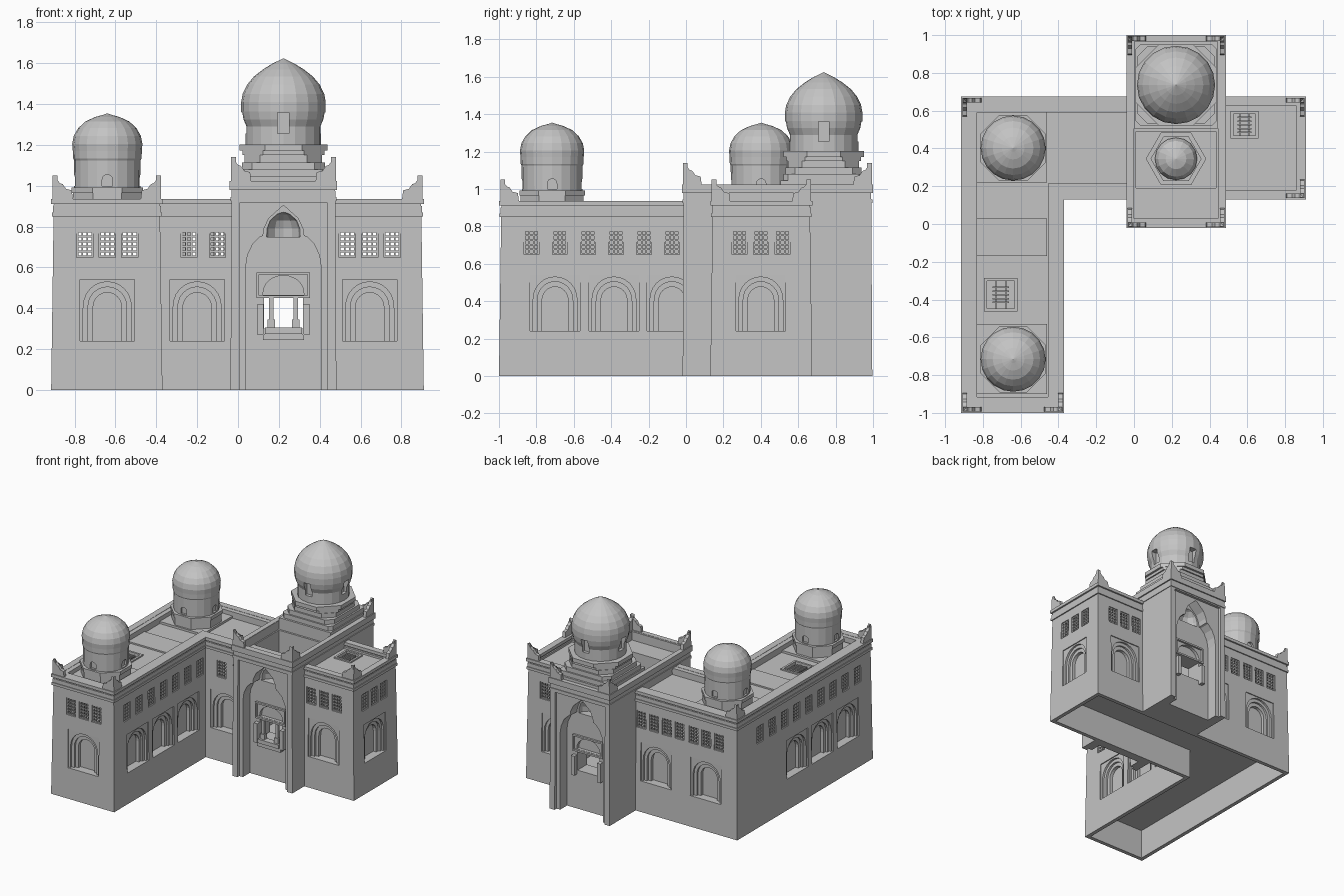
import bpy, bmesh, math
from mathutils import Matrix, Vector

cube = bpy.data.objects.get("Cube")
if cube:
    bpy.data.objects.remove(cube)

stone = bpy.data.materials.new("grey_stone")
stone.use_nodes = True
GREY = (0.55, 0.55, 0.55, 1)
stone.diffuse_color = GREY
stone.node_tree.nodes["Principled BSDF"].inputs["Base Color"].default_value = GREY


# ---- helpers ----
def finish(bm, name):
    bmesh.ops.recalc_face_normals(bm, faces=bm.faces)
    mesh = bpy.data.meshes.new(name)
    bm.to_mesh(mesh)
    bm.free()
    mesh.materials.append(stone)
    ob = bpy.data.objects.new(name, mesh)
    bpy.context.scene.collection.objects.link(ob)
    return ob


def loft(bm, a, b, M=Matrix()):
    va = [bm.verts.new(M @ Vector(p)) for p in a]
    vb = [bm.verts.new(M @ Vector(p)) for p in b]
    n = len(a)
    bm.faces.new(va)
    bm.faces.new(vb)
    for i in range(n):
        j = (i + 1) % n
        bm.faces.new((va[i], va[j], vb[j], vb[i]))


def slab(bm, poly, z0, z1, top=None):
    loft(bm, [(x, y, z0) for x, y in poly], [(x, y, z1) for x, y in (top or poly)])


def plate(bm, prof, y0, y1, M=Matrix()):
    loft(bm, [(u, y0, z) for u, z in prof], [(u, y1, z) for u, z in prof], M)


def rect(x0, x1, y0, y1):
    return [(x0, y0), (x1, y0), (x1, y1), (x0, y1)]


def inset(poly, d):
    # square-cornered outline moved inward by d
    out = []
    for i, p in enumerate(poly):
        p = Vector(p)
        e = (p - Vector(poly[i - 1])).normalized()
        f = (Vector(poly[(i + 1) % len(poly)]) - p).normalized()
        out.append(tuple(p + d * Vector((-e.y - f.y, e.x + f.x))))
    return out


def band(bm, poly, d0, d1, z0, z1):
    loops = [[bm.verts.new((x, y, z)) for x, y in inset(poly, d)]
             for d, z in ((d0, z0), (d0, z1), (d1, z1), (d1, z0))]
    for a, b in zip(loops, loops[1:] + loops[:1]):
        for i in range(len(a)):
            j = (i + 1) % len(a)
            bm.faces.new((a[i], a[j], b[j], b[i]))


def cut(ob, layers):
    for bm in layers:
        cutter = finish(bm, "cutter")
        cutter.hide_render = True
        mod = ob.modifiers.new("cut", 'BOOLEAN')
        mod.operation, mod.solver, mod.object = 'DIFFERENCE', 'EXACT', cutter
        dg = bpy.context.evaluated_depsgraph_get()
        mesh = bpy.data.meshes.new_from_object(ob.evaluated_get(dg))
        ob.modifiers.clear()
        ob.data = mesh
        bpy.data.objects.remove(cutter)


def layer(poly, z0, z1):
    bm = bmesh.new()
    slab(bm, poly, z0, z1)
    return bm


def arch(hw, z0, spring, rise, n=6):
    side = [(hw * math.cos(t), spring + rise * math.sin(t) ** 0.9)
            for t in (math.pi / 2 * i / n for i in range(n + 1))]
    return [(-hw, z0), (hw, z0)] + side + [(-u, z) for u, z in side[-2::-1]]


def wall(x, y, turn):
    return Matrix.Translation((x, y, 0)) @ Matrix.Rotation(turn * math.pi / 2, 4, 'Z')


def ngon(c, r, n):
    return [(c[0] + r * math.cos(math.tau * i / n),
             c[1] + r * math.sin(math.tau * i / n)) for i in range(n)]


def chamfered(c, h, k):
    # square of half width h with corners cut by k
    q = h - k
    return [(c[0] + x, c[1] + y) for x, y in
            ((h, -q), (h, q), (q, h), (-q, h), (-h, q), (-h, -q), (-q, -h), (q, -h))]


def lathe(bm, c, prof, n):
    rings = [[bm.verts.new((x, y, z)) for x, y in ngon(c, r, n)] for r, z in prof[:-1]]
    tip = bm.verts.new((*c, prof[-1][1]))
    bm.faces.new(rings[0])
    for i in range(n):
        j = (i + 1) % n
        for a, b in zip(rings, rings[1:]):
            bm.faces.new((a[i], a[j], b[j], b[i]))
        bm.faces.new((rings[-1][i], rings[-1][j], tip))


# ---- footprints and facade layout ----
WINGS = [(-.915, -1), (-.37, -1), (-.37, .13), (.91, .13), (.91, .675), (-.915, .675)]
GATE = rect(-.037, .482, -.018, .996)
long_row = [-.825 + .15 * k for k in range(9)]
trio = [-.75, -.64, -.53]
east_trio = [.535, .645, .755]
windows = [wall(x, -1, 0) for x in trio]
windows += [wall(x, .13, 0) for x in [-.24, -.10] + east_trio]
windows += [wall(-.37, y, 1) for y in long_row[:7]] + [wall(.91, y, 1) for y in (.285, .4, .515)]
windows += [wall(x, .675, 2) for x in trio + [-.41, -.3, -.19, -.08] + east_trio]
blind_windows = [wall(-.915, y, 3) for y in long_row]
niches = [wall(-.64, -1, 0), wall(-.2, .13, 0), wall(.645, .13, 0), wall(.91, .4, 1)]
niches += [wall(x, .675, 2) for x in (-.64, -.21, .645)]
niches += [wall(x, y, t) for x, t in ((-.37, 1), (-.915, 3)) for y in (-.7, -.385, -.075)]
skylights = [(-.705, -.375, .08), (.585, .525, .065)]

# ---- L-shaped wings: tapered walls, hollow, with recessed roof and openings ----
bm = bmesh.new()
slab(bm, WINGS, 0, .934, inset(WINGS, .013))
wings = finish(bm, "wing_walls")
openings = bmesh.new()
for M in windows:
    plate(openings, rect(-.04, .04, .65, .78), -.05, .12, M)
for M in blind_windows:
    plate(openings, rect(-.04, .04, .65, .78), -.05, .06, M)
for M in niches:
    plate(openings, rect(-.133, .133, .24, .54), -.05, .015, M)
steps = []
for hw, depth in ((.118, .03), (.095, .045), (.07, .07)):
    b = bmesh.new()
    for M in niches:
        plate(b, arch(hw, .24, .4, hw * 1.1), -.05, depth, M)
    steps.append(b)
lights = bmesh.new()
for x, y, s in skylights:
    slab(lights, rect(x - s, x + s, y - s, y + s), .8, 1)
cut(wings, [layer(inset(WINGS, .085), .885, 1.1), layer(rect(.4, .87, .17, .64), .885, 1.1),
            layer(inset(GATE, .015), -.1, 1.1), layer(inset(WINGS, .03), -.1, .23),
            layer(inset(WINGS, .085), .28, .85), openings, *steps, lights])

# ---- window lattices ----
bm = bmesh.new()
for M in windows + blind_windows:
    for u in (-.036, -.012, .012, .036):
        plate(bm, rect(u - .004, u + .004, .65, .78), .018, .03, M)
    for k in range(6):
        z = .654 + k * .0244
        plate(bm, rect(-.04, .04, z - .004, z + .004), .018, .03, M)
finish(bm, "window_lattices")

# ---- skylight grilles ----
bm = bmesh.new()
for x, y, s in skylights:
    band(bm, rect(x - s, x + s, y - s, y + s), -.008, .008, .87, .895)
    for k in range(-2, 3):
        slab(bm, rect(x - s * .55, x + s * .55, y + k * .02 - .004, y + k * .02 + .004), .88, .89)
    for k in (-1, 1):
        slab(bm, rect(x + k * .025 - .004, x + k * .025 + .004, y - s, y + s), .865, .88)
finish(bm, "skylight_grilles")

# ---- roof panels ----
bm = bmesh.new()
for y0, y1, z in ((-.9, -.53, .902), (-.17, .03, .896), (.22, .59, .902)):
    slab(bm, rect(-.83, -.46, y0, y1), .87, z)
finish(bm, "roof_panels")

# ---- cornices ----
bm = bmesh.new()
for d, z0, z1 in ((.003, .85, .87), (.008, .87, .9), (0, .912, .936)):
    band(bm, WINGS, d, .05, z0, z1)
finish(bm, "wing_cornice")
bm = bmesh.new()
for d, z0, z1 in ((0, .925, .945), (-.004, .98, 1.024)):
    band(bm, GATE, d, .035, z0, z1)
finish(bm, "gate_cornice")

# ---- corner crests ----
crest = [(0, 0), (.1, 0), (.094, .045), (.066, .052), (.05, .075), (.036, .08), (.004, .118)]
bm = bmesh.new()
corners = [(-.908, -.993, 1, 1, .933), (-.377, -.993, -1, 1, .933), (-.908, .668, 1, -1, .933),
           (.903, .668, -1, -1, .933), (.903, .137, -1, 1, .933)]
corners += [(x, y, sx, sy, 1.022) for x, sx in ((-.035, 1), (.48, -1)) for y, sy in ((-.016, 1), (.994, -1))]
for x, y, sx, sy, z in corners:
    loft(bm, [(x + sx * u, y, z + h) for u, h in crest], [(x + sx * u, y + sy * .025, z + h) for u, h in crest])
    loft(bm, [(x, y + sy * u, z + h) for u, h in crest], [(x + sx * .025, y + sy * u, z + h) for u, h in crest])
finish(bm, "corner_crests")

# ---- gate block with a tall hooded niche at the front and back ----
bm = bmesh.new()
slab(bm, GATE, 0, 1.022, inset(GATE, .006))
gate = finish(bm, "gate_block")
half = [(.185, -.1), (.185, .6), (.176, .66), (.15, .715), (.115, .75), (.1, .755),
        (.095, .79), (.072, .84), (.03, .878), (0, .905)]
ogee = half + [(-u, z) for u, z in half[-2::-1]]
faces = [wall(.2225, -.018, 0), wall(.2225, .996, 2)]
panel, tall, hood, light, head = (bmesh.new() for _ in range(5))
for M in faces:
    plate(panel, rect(-.215, .215, -.1, .915), -.05, .025, M)
    plate(tall, ogee, -.05, .11, M)
    lathe(hood, (M @ Vector((0, .1, 0))).to_2d(),
          [(.085, .75), (.083, .79), (.068, .83), (.035, .86), (0, .875)], 12)
    plate(light, rect(-.095, .095, .3, .45), .05, .3, M)
    plate(head, arch(.1, .465, .47, .09), .05, .135, M)
cut(gate, [layer(rect(0, .445, .03, .965), .955, 1.2), layer(rect(.01, .435, .19, .49), .7, 1.2),
           layer(rect(-.2, .7, .16, .645), -.1, .23), layer(rect(.03, .415, .21, .77), .27, .62),
           panel, tall, hood, light, head])

# ---- balcony windows inside the gate niches ----
bm = bmesh.new()
for M in faces:
    for s in (-1, 1):
        plate(bm, rect(s * .125 - .006, s * .125 + .006, .45, .575), .095, .12, M)
        plate(bm, rect(s * .112 - .015, s * .112 + .015, .27, .42), .075, .12, M)
    plate(bm, rect(-.125, .125, .565, .578), .095, .12, M)
    plate(bm, rect(-.125, .125, .45, .463), .095, .12, M)
M = faces[0]
for s in (-1, 1):
    plate(bm, rect(s * .06 - .011, s * .06 + .011, .3, .45), .09, .112, M)
    plate(bm, rect(s * .06 - .018, s * .06 + .018, .3, .345), .085, .117, M)
plate(bm, rect(-.1, .1, .245, .275), .08, .12, M)
plate(bm, rect(-.09, .09, .275, .305), .07, .12, M)
finish(bm, "gate_balconies")

# ---- small hall dome deep in the gate roof well ----
hall = (.2225, .345)
bm = bmesh.new()
slab(bm, ngon(hall, .16, 6), .69, .73)
slab(bm, ngon(hall, .135, 6), .73, .75)
lathe(bm, hall, [(.11, .745), (.112, .77), (.095, .81), (.055, .84), (0, .855)], 16)
finish(bm, "hall_dome")

# ---- stepped base below the great dome: the corners are cut further at each step ----
great = (.2225, .736)
bm = bmesh.new()
slab(bm, rect(.0, .445, .505, .966), .95, 1.045)
for h, k, z0, z1 in ((.215, .025, 1.045, 1.08), (.203, .05, 1.08, 1.115), (.19, .075, 1.115, 1.15),
                     (.2, .1, 1.15, 1.172), (.216, .126, 1.172, 1.203)):
    slab(bm, chamfered(great, h, k), z0, z1)
finish(bm, "great_dome_base")


def dome(name, c, prof, n, opening, reach):
    # lathed drum and dome with four recessed openings
    bm = bmesh.new()
    lathe(bm, c, prof, n)
    ob = finish(bm, name)
    b = bmesh.new()
    for t in range(4):
        plate(b, opening, -.3, -reach, wall(*c, t))
    cut(ob, [b])


dome("great_dome", great, [(.185, 1.2), (.185, 1.29), (.2, 1.325), (.207, 1.365), (.207, 1.41), (.2, 1.45),
                           (.178, 1.495), (.145, 1.535), (.1, 1.57), (.055, 1.598), (.02, 1.615), (0, 1.625)],
     20, rect(-.028, .028, 1.255, 1.36), .16)
for name, y in (("front_dome", -.716), ("rear_dome", .402)):
    c = (-.64, y)
    bm = bmesh.new()
    slab(bm, chamfered(c, .168, .098), .88, .965)
    slab(bm, chamfered(c, .175, .102), .965, .992)
    finish(bm, name + "_base")
    dome(name, c, [(.162, .99), (.163, 1.125), (.168, 1.135), (.169, 1.17), (.172, 1.205), (.164, 1.245),
                   (.143, 1.282), (.108, 1.315), (.06, 1.337), (.02, 1.348), (0, 1.355)],
         20, arch(.025, 1.0, 1.03, .024, 4), .145)
